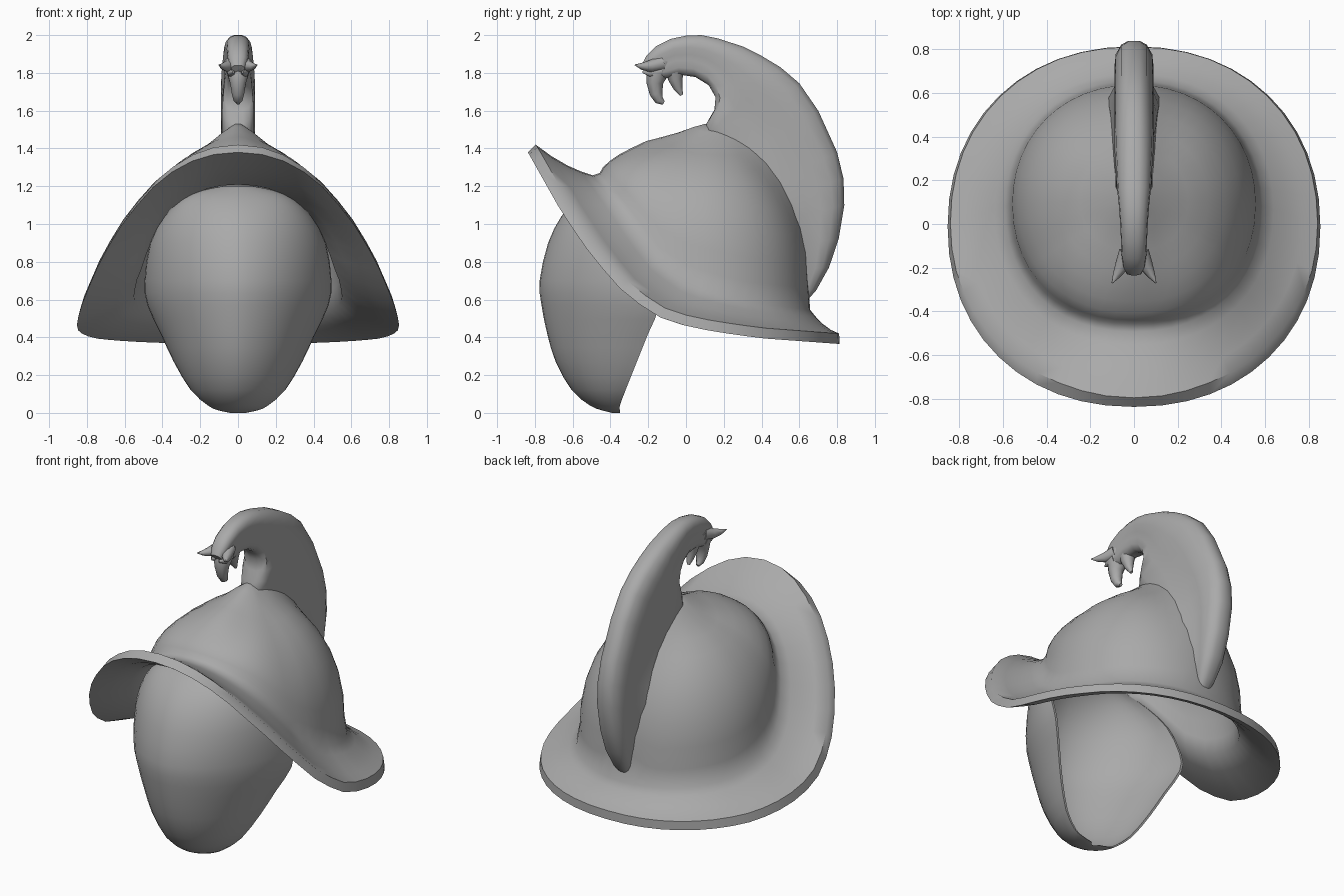
import bpy, bmesh, math
from mathutils import Vector

if "Cube" in bpy.data.objects:
    bpy.data.objects.remove(bpy.data.objects["Cube"])

steel = bpy.data.materials.new("grey_steel")
steel.diffuse_color = (0.4, 0.4, 0.4, 1)
steel.use_nodes = True
steel.node_tree.nodes["Principled BSDF"].inputs["Base Color"].default_value = steel.diffuse_color


def table(pts, v):
    """Piecewise linear lookup in (key, value) pairs."""
    if v <= pts[0][0]:
        return pts[0][1]
    for (a, fa), (b, fb) in zip(pts, pts[1:]):
        if v <= b:
            return fa + (fb - fa) * (v - a) / (b - a)
    return pts[-1][1]


def refine(rows, k):
    """Insert smooth in-between rows of numbers."""
    out = []
    for i in range(len(rows) - 1):
        quad = zip(rows[max(i - 1, 0)], rows[i], rows[i + 1], rows[min(i + 2, len(rows) - 1)])
        quad = list(quad)
        for j in range(k):
            t = j / k
            out.append([b + .5 * t * (c - a + t * (2 * a - 5 * b + 4 * c - d
                        + t * (3 * (b - c) + d - a))) for a, b, c, d in quad])
    return out + [list(rows[-1])]


def loft(name, rings, angle):
    """Skin closed rings of equal length and cap both ends."""
    bm = bmesh.new()
    rows = [[bm.verts.new(p) for p in r] for r in rings]
    n = len(rows[0])
    for a, b in zip(rows, rows[1:]):
        for i in range(n):
            j = (i + 1) % n
            bm.faces.new((a[i], a[j], b[j], b[i]))
    bm.faces.new(rows[0][::-1])
    bm.faces.new(rows[-1])
    bmesh.ops.recalc_face_normals(bm, faces=bm.faces)
    me = bpy.data.meshes.new(name)
    bm.to_mesh(me)
    bm.free()
    ob = bpy.data.objects.new(name, me)
    bpy.context.collection.objects.link(ob)
    me.materials.append(steel)
    bpy.ops.object.select_all(action='DESELECT')
    ob.select_set(True)
    bpy.context.view_layer.objects.active = ob
    bpy.ops.object.shade_smooth_by_angle(angle=math.radians(angle))
    return ob


def power(v, e):
    return math.copysign(abs(v) ** e, v)


# Helmet shell: inner dome, brim underside, rim, brim top, outer dome
N = 48
RIM_Z = [(-.84, 1.385), (-.66, 1.065), (-.5, .83), (-.32, .625), (-.15, .51),
         (0, .46), (.15, .43), (.4, .395), (.81, .365)]
BASE_Z = [(-.46, 1.25), (-.34, 1.1), (-.24, .95), (-.15, .82), (0, .71),
          (.1, .67), (.3, .61), (.64, .57)]
APEX = Vector((0, .12, 1.44))
angles = [2 * math.pi * i / N for i in range(N)]


def rim(t):
    y = -.012 + .825 * power(math.sin(t), .93)
    return Vector((.853 * power(math.cos(t), .93), y, table(RIM_Z, y)))


def rim_top(t):
    p = rim(t)
    slope = (table(RIM_Z, p.y + .06) - table(RIM_Z, p.y - .06)) / .12
    up = Vector((0, -slope, 1)).normalized() * .055
    return Vector((p.x * .985, p.y * .995, p.z)) + up


def base(t):
    e = .95 if math.sin(t) > 0 else .9
    y = .09 + .55 * power(math.sin(t), e)
    return Vector((.56 * power(math.cos(t), e), y, table(BASE_Z, y)))


def base_in(t):
    p = base(t)
    return Vector((p.x * .955, .09 + (p.y - .09) * .965, p.z - .045))


def brim(a, b, s):
    p = a.lerp(b, s)
    p.z -= .1 * s * (1 - s)
    return p


def dome(b, apex, deg):
    c, s = math.cos(math.radians(deg)), math.sin(math.radians(deg))
    k = c * (1 + .12 * s * c * min(max((b.y + .45) / .5, 0), 1))
    y = apex.y + (b.y - apex.y) * k
    # soft ridge rising along the middle toward the crest
    ridge = table([(-.42, 0), (-.3, .015), (-.2, .035), (-.1, .04), (0, .06), (.08, .09)], y)
    z = b.z + (apex.z - b.z) * s + ridge * math.exp(-(b.x * k / .11) ** 2)
    return Vector((b.x * k, y, z))


inner_apex = APEX - Vector((0, 0, .025))
steps = (6, 15, 25, 35, 45, 55, 65, 74, 82, 88)
rings = [[dome(base_in(t), inner_apex, d) for t in angles] for d in reversed(steps)]
rings += [[brim(base_in(t), rim(t), s) for t in angles] for s in (.05, .35, .7, 1)]
rings += [[brim(rim_top(t), base(t), s) for t in angles] for s in (0, .25, .5, .72, .9)]
rings += [[dome(base(t), APEX, d) for t in angles] for d in steps]
loft("helmet_shell", rings, 50)

# Face mask: thin crescent sections stacked in height (z, half width, front, back)
MASK = [(0, .04, -.39, -.35), (.015, .11, -.45, -.35), (.04, .16, -.51, -.35),
        (.12, .25, -.605, -.32), (.27, .34, -.69, -.26), (.42, .41, -.735, -.2),
        (.57, .48, -.765, -.14), (.7, .495, -.775, -.16), (.9, .465, -.73, -.24),
        (1.04, .39, -.66, -.33), (1.13, .295, -.58, -.4), (1.175, .2, -.52, -.42),
        (1.2, .08, -.48, -.44)]
M = 24
arc = [math.pi * (i / M - .5) for i in range(M + 1)]


def crescent(w, front, back, z):
    return [(w * power(math.sin(a), 1.1), back + (front - back) * abs(math.cos(a)) ** 1.1, z)
            for a in arc]


rings = []
for z, w, front, back in refine(MASK, 2):
    inner = crescent(max(w - .015, .01), min(front + .015, back - .005), back, z)
    rings.append(crescent(w, front, back, z) + inner[::-1])
loft("face_mask", rings, 40)

# Crest: blade sections (outer y, outer z, inner y, inner z, half width, base flare)
CREST = [(.625, .575, .55, .60, .03, 1), (.69, .65, .52, .66, .055, 1.1),
         (.757, .77, .5, .75, .075, 1.3), (.808, .92, .45, .88, .085, 1.4),
         (.838, 1.10, .40, 1.0, .09, 1.45), (.834, 1.24, .35, 1.08, .09, 1.4),
         (.80, 1.38, .3, 1.15, .09, 1.3), (.70, 1.6, .2, 1.3, .09, 1.15),
         (.6, 1.745, .14, 1.4, .09, 1), (.5, 1.83, .10, 1.46, .09, 1),
         (.4, 1.89, .11, 1.535, .088, 1), (.3, 1.94, .15, 1.6, .083, 1),
         (.17, 1.982, .157, 1.67, .078, 1), (.08, 2.0, .12, 1.735, .07, 1),
         (0, 1.997, .05, 1.778, .064, 1), (-.08, 1.98, -.03, 1.79, .06, 1),
         (-.16, 1.94, -.09, 1.775, .057, 1), (-.21, 1.89, -.14, 1.765, .05, 1),
         (-.235, 1.84, -.18, 1.77, .035, 1)]
rings = []
for yo, zo, yi, zi, w, flare in CREST:
    side = [(0, .3), (.04, .65), (.14, .93), (.28, 1), (.45, .93),
            (.6, .9 * flare), (.8, .95 * flare), (.95, .7 * flare), (1, .3)]
    pts = [(w * k, yo + (yi - yo) * s, zo + (zi - zo) * s) for s, k in side]
    rings.append(pts + [(-x, y, z) for x, y, z in reversed(pts)])
loft("crest", rings, 45)


# Beast head on the crest tip: hooked beak, lower jaw and ears
def horn(name, path, ref, sides=10):
    """Tapered tube along (x, y, z, radius) points; ref fixes the roll."""
    pts = [Vector(p[:3]) for p in path]
    rings = []
    for i, p in enumerate(path):
        d = (pts[min(i + 1, len(pts) - 1)] - pts[max(i - 1, 0)]).normalized()
        u = d.cross(Vector(ref)).normalized()
        v = d.cross(u)
        turn = [2 * math.pi * k / sides for k in range(sides)]
        rings.append([pts[i] + p[3] * (u * math.cos(a) + v * math.sin(a)) for a in turn])
    return loft(name, rings, 50)


horn("upper_beak", [(0, -.12, 1.87, .06), (0, -.155, 1.80, .06), (0, -.165, 1.745, .044),
                    (0, -.158, 1.69, .034), (0, -.142, 1.655, .024), (0, -.118, 1.64, .01)],
     (1, 0, 0))
horn("lower_jaw", [(0, -.06, 1.81, .05), (0, -.055, 1.765, .038),
                   (0, -.042, 1.72, .024), (0, -.024, 1.682, .009)], (1, 0, 0))
for s, label in ((1, "right"), (-1, "left")):
    horn(label + "_ear", [(s * .03, -.13, 1.85, .04), (s * .055, -.19, 1.835, .032),
                          (s * .08, -.235, 1.835, .018), (s * .1, -.27, 1.842, .003)],
         (0, 0, 1), 8)
    horn(label + "_brow", [(s * .03, -.13, 1.81, .03), (s * .035, -.19, 1.80, .022),
                           (s * .025, -.23, 1.805, .006)], (0, 0, 1), 8)
